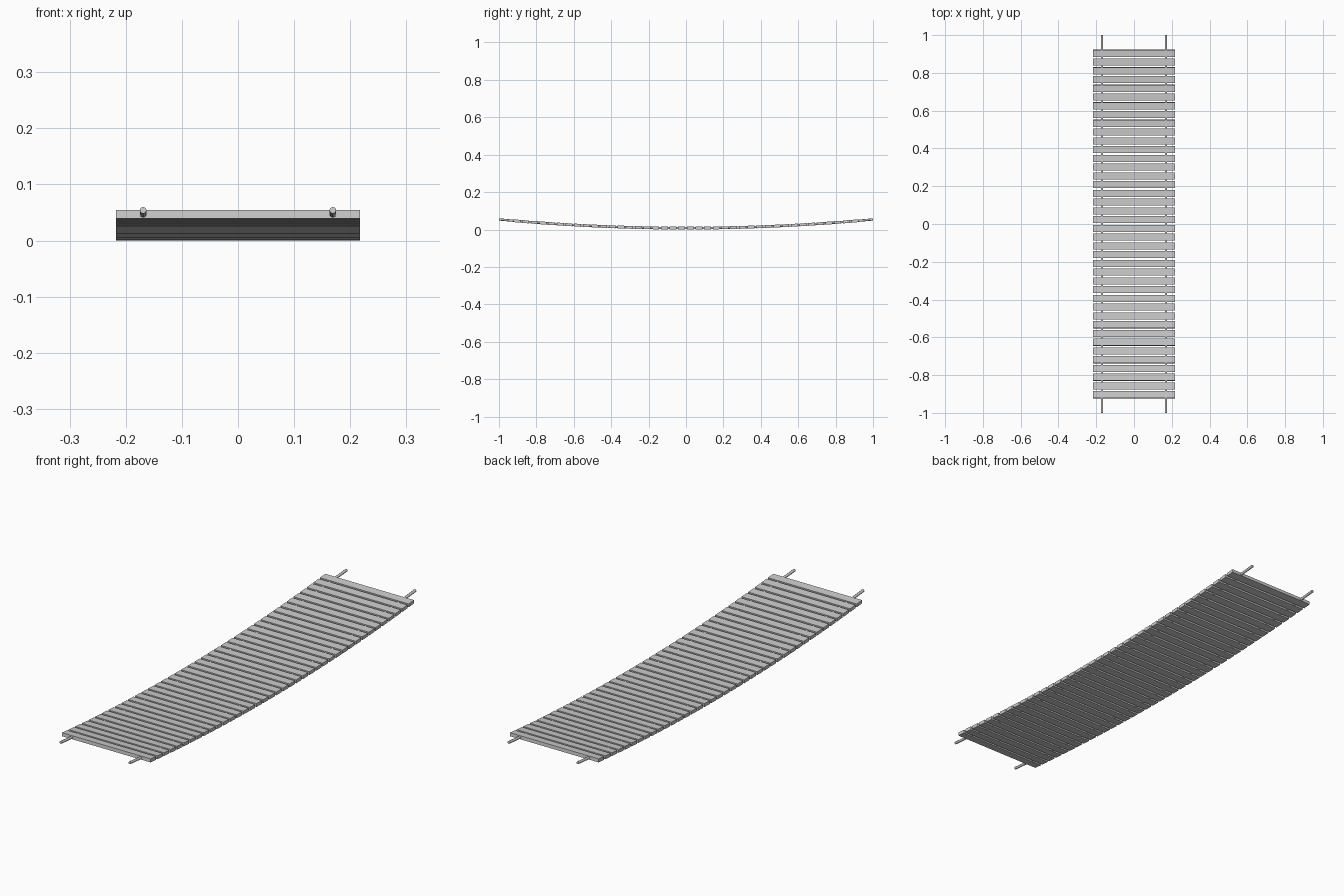
import bpy
import math

cube = bpy.data.objects.get("Cube")
if cube:
    bpy.data.objects.remove(cube, do_unlink=True)

PLANKS = 40
REACH = 0.904                      # centre of the outermost planks
PLANK_SIZE = (0.435, 0.037, 0.015)
ROPE_X = 0.169
ROPE_RADIUS = 0.006
SAG = 0.0465
LOW = 0.0075


def height(y):
    return LOW + SAG * y * y


def material(name, colour):
    mat = bpy.data.materials.new(name)
    mat.use_nodes = True
    mat.diffuse_color = colour
    mat.node_tree.nodes["Principled BSDF"].inputs["Base Color"].default_value = colour
    return mat


grey = material("plain_grey", (0.6, 0.6, 0.6, 1))

# Planks, each tilted to follow the sagging deck
for i in range(PLANKS):
    y = -REACH + 2 * REACH * i / (PLANKS - 1)
    tilt = math.atan(2 * SAG * y)
    bpy.ops.mesh.primitive_cube_add(size=1, location=(0, y, height(y)),
                                    rotation=(tilt, 0, 0))
    plank = bpy.context.object
    plank.name = f"plank_{i + 1}"
    plank.scale = PLANK_SIZE
    plank.data.materials.append(grey)


# Ropes running through the planks along the same sag
def rope(name, x, steps=40):
    curve = bpy.data.curves.new(name, "CURVE")
    curve.dimensions = "3D"
    curve.bevel_depth = ROPE_RADIUS
    curve.bevel_resolution = 2
    curve.use_fill_caps = True
    spline = curve.splines.new("POLY")
    spline.points.add(steps)
    for i, point in enumerate(spline.points):
        y = -1 + 2 * i / steps
        point.co = (x, y, height(y), 1)
    curve.materials.append(grey)
    obj = bpy.data.objects.new(name, curve)
    bpy.context.collection.objects.link(obj)


rope("left_rope", ROPE_X)
rope("right_rope", -ROPE_X)
